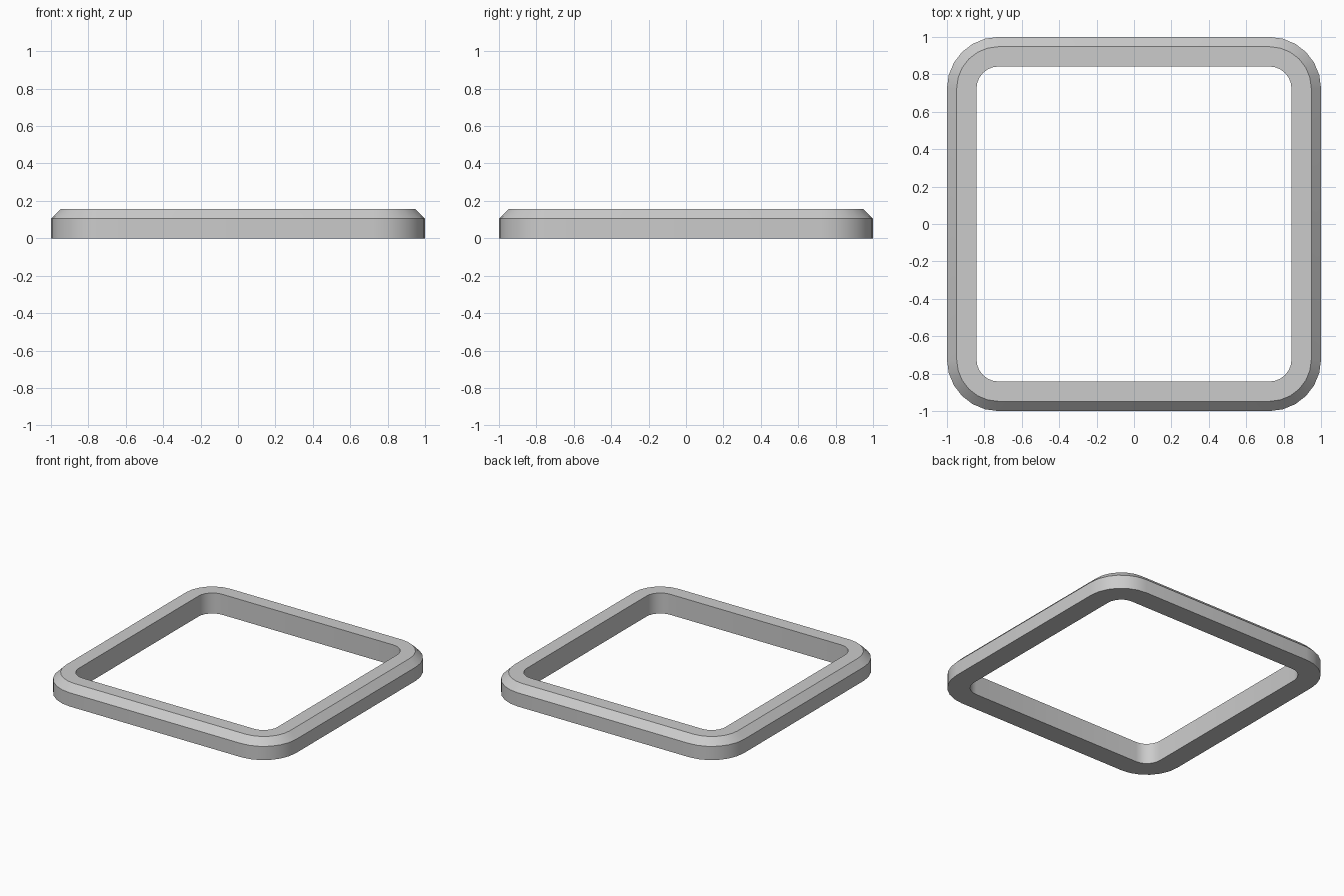
import bpy, bmesh, math

if "Cube" in bpy.data.objects:
    bpy.data.objects.remove(bpy.data.objects["Cube"])

CENTRE = 0.725   # corner arc centre
SEGMENTS = 6     # faces per rounded corner

# Cross-section: (half width, height), going round the rim
PROFILE = [(1.0, 0.0), (1.0, 0.105), (0.948, 0.157), (0.842, 0.157), (0.842, 0.0)]


def rounded_square(bm, half, z):
    r = half - CENTRE
    ring = []
    for corner in range(4):
        mid = math.pi / 4 + corner * math.pi / 2
        cx = CENTRE * math.copysign(1, math.cos(mid))
        cy = CENTRE * math.copysign(1, math.sin(mid))
        for i in range(SEGMENTS + 1):
            a = (corner + i / SEGMENTS) * math.pi / 2
            ring.append(bm.verts.new((cx + r * math.cos(a), cy + r * math.sin(a), z)))
    return ring


# Square frame with rounded corners and a chamfered outer top edge
bm = bmesh.new()
rings = [rounded_square(bm, h, z) for h, z in PROFILE]
n = len(rings[0])
for k, ring in enumerate(rings):
    nxt = rings[(k + 1) % len(rings)]
    for i in range(n):
        j = (i + 1) % n
        bm.faces.new((ring[i], ring[j], nxt[j], nxt[i]))
bmesh.ops.recalc_face_normals(bm, faces=bm.faces)
mesh = bpy.data.meshes.new("square_frame")
bm.to_mesh(mesh)
bm.free()
frame = bpy.data.objects.new("square_frame", mesh)
bpy.context.collection.objects.link(frame)

# Smooth corners, crisp edges
bpy.context.view_layer.objects.active = frame
frame.select_set(True)
bpy.ops.object.shade_smooth_by_angle(angle=math.radians(30))
